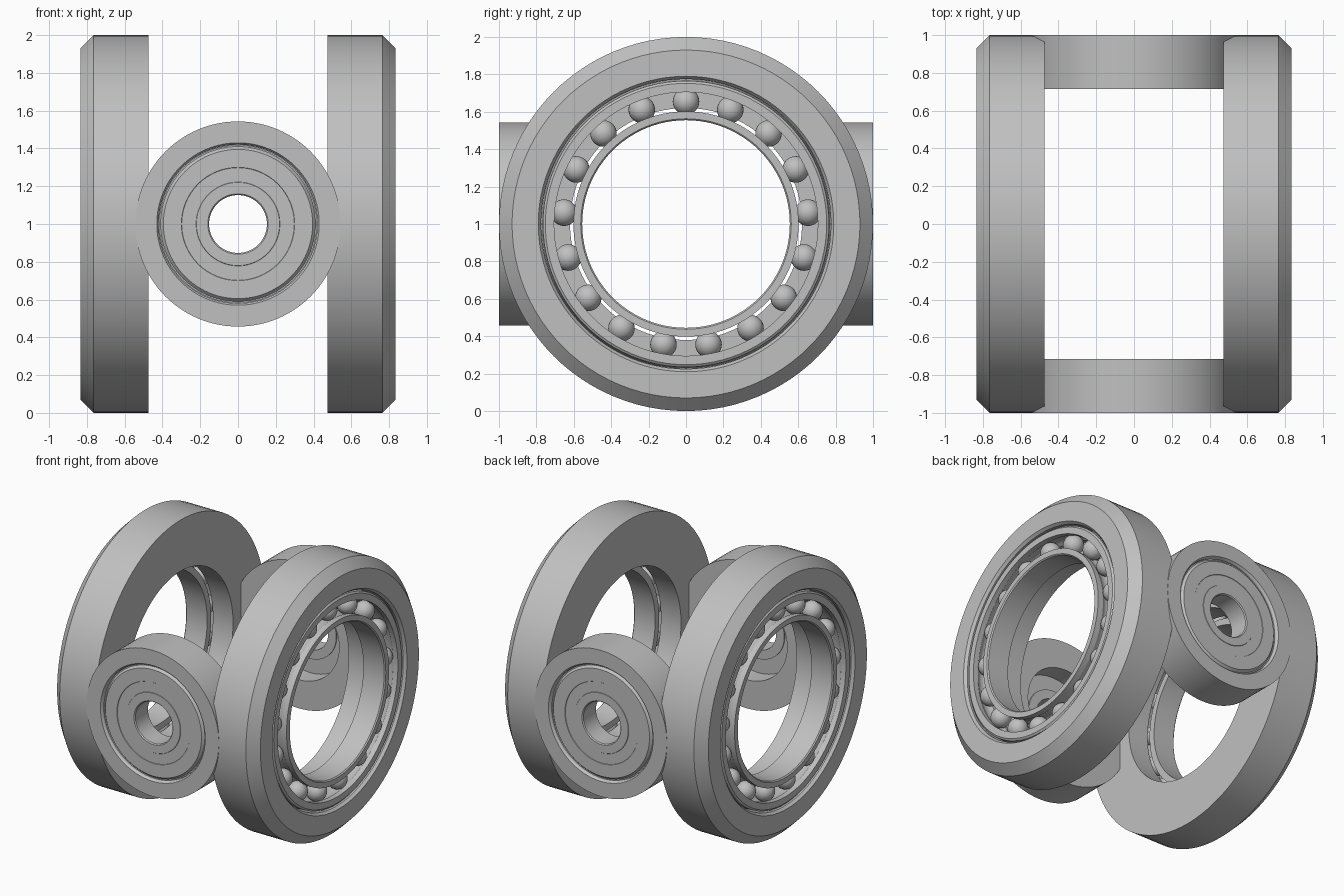
import bpy
import bmesh
from math import cos, sin, pi, radians
from mathutils import Vector

cube = bpy.data.objects.get("Cube")
if cube:
    bpy.data.objects.remove(cube, do_unlink=True)

CENTRE = Vector((0, 0, 1))
UP = Vector((0, 0, 1))
SEGMENTS = 96

steel = bpy.data.materials.new("grey steel")
steel.use_nodes = True
colour = (0.53, 0.53, 0.53, 1)
steel.diffuse_color = colour
steel.node_tree.nodes["Principled BSDF"].inputs["Base Color"].default_value = colour


def finish(bm, name):
    bmesh.ops.recalc_face_normals(bm, faces=bm.faces)
    mesh = bpy.data.meshes.new(name)
    bm.to_mesh(mesh)
    bm.free()
    mesh.materials.append(steel)
    obj = bpy.data.objects.new(name, mesh)
    bpy.context.collection.objects.link(obj)
    bpy.ops.object.select_all(action="DESELECT")
    obj.select_set(True)
    bpy.context.view_layer.objects.active = obj
    bpy.ops.object.shade_smooth_by_angle(angle=radians(30))
    return obj


def place(axis, radius, along, angle):
    """Point at a radius, distance along the axle and angle from the top."""
    side = axis.cross(UP)
    return CENTRE + axis * along + (UP * cos(angle) + side * sin(angle)) * radius


def lathe(name, axis, profile):
    """Revolve a closed (radius, distance) profile around an axle."""
    bm = bmesh.new()
    rings = [[bm.verts.new(place(axis, r, a, 2 * pi * i / SEGMENTS))
              for r, a in profile] for i in range(SEGMENTS)]
    n = len(profile)
    for i in range(SEGMENTS):
        here, following = rings[i], rings[(i + 1) % SEGMENTS]
        for j in range(n):
            k = (j + 1) % n
            bm.faces.new((here[j], here[k], following[k], following[j]))
    return finish(bm, name)


def groove(radius, along, ball, half_width, sign):
    """Arc of a ball track cut in a race."""
    steps = 6
    points = []
    for i in range(steps + 1):
        a = half_width * (1 - 2 * i / steps)
        points.append((radius + sign * (ball ** 2 - a ** 2) ** 0.5, along + a))
    return points


PITCH, BALL, TRACK, BALLS = 0.655, 0.071, 0.73, 17


def large_wheel(side, axis):
    # Chamfered rim with a stepped bore for the bearing
    lathe(side + "_wheel_rim", axis, [
        (1, 0.475), (1, 0.765), (0.93, 0.835), (0.79, 0.835),
        (0.775, 0.815), (0.775, 0.64), (0.62, 0.64), (0.62, 0.475)])
    # Bearing races with ball tracks
    lathe(side + "_outer_race", axis,
          [(0.774, 0.642), (0.765, 0.81), (0.752, 0.82), (0.705, 0.82)]
          + groove(PITCH, TRACK, BALL, 0.05, 1) + [(0.705, 0.642)])
    lathe(side + "_inner_race", axis,
          [(0.555, 0.642), (0.555, 0.812), (0.563, 0.82), (0.602, 0.82)]
          + groove(PITCH, TRACK, BALL, 0.046, -1) + [(0.602, 0.642)])
    # Ring of balls
    bm = bmesh.new()
    for i in range(BALLS):
        made = bmesh.ops.create_uvsphere(bm, u_segments=24, v_segments=14, radius=BALL)
        bmesh.ops.translate(bm, verts=made["verts"],
                            vec=place(axis, PITCH, TRACK, 2 * pi * i / BALLS))
    finish(bm, side + "_bearing_balls")


def small_wheel(side, axis):
    # Plain rim, open at the back by a smaller hole
    lathe(side + "_roller_rim", axis, [
        (0.543, 0.715), (0.543, 1), (0.43, 1), (0.42, 0.985),
        (0.42, 0.85), (0.33, 0.85), (0.33, 0.715)])
    # Shielded bearing, nearly flush with the rim
    lathe(side + "_roller_bearing", axis, [
        (0.153, 0.838), (0.153, 0.985), (0.16, 0.992), (0.22, 0.992),
        (0.222, 0.989), (0.298, 0.989), (0.3, 0.992), (0.395, 0.992),
        (0.41, 0.975), (0.418, 0.975), (0.418, 0.852), (0.3, 0.852),
        (0.3, 0.846), (0.22, 0.846), (0.22, 0.838)])


for side, x in (("left", 1), ("right", -1)):
    large_wheel(side, Vector((x, 0, 0)))
for side, y in (("front", -1), ("back", 1)):
    small_wheel(side, Vector((0, y, 0)))
